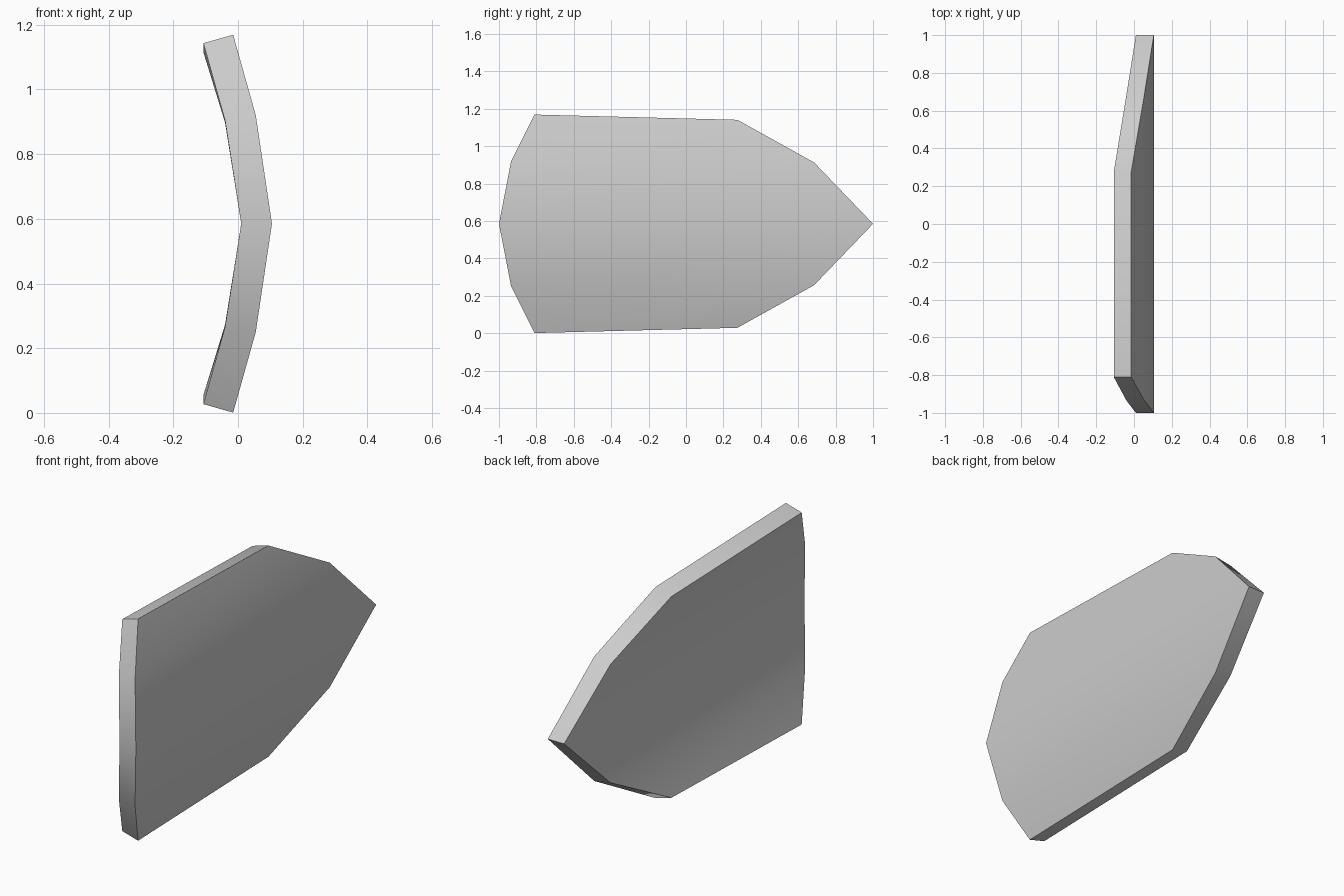
import bpy
import bmesh
import math

if "Cube" in bpy.data.objects:
    bpy.data.objects.remove(bpy.data.objects["Cube"], do_unlink=True)

# Plain grey finish
grey = bpy.data.materials.new("plain_grey")
grey.use_nodes = True
colour = (0.6, 0.6, 0.6, 1)
grey.diffuse_color = colour
grey.node_tree.nodes["Principled BSDF"].inputs["Base Color"].default_value = colour

MID = 0.585
# Half cross-section from the middle up:
# front y, back y, front height, back height, outer x, inner x, inner drop
HALF = [
    (-1.0, 1.0, 0, 0, 0.105, 0.01, 0),
    (-0.935, 0.685, 0.335, 0.328, 0.055, -0.04, 0.016),
    (-0.81, 0.275, 0.584, 0.556, -0.015, -0.107, 0.026),
]
rows = [(-1, r) for r in reversed(HALF[1:])] + [(1, r) for r in HALF]

# Bent plate: each row is a ring of outer front, outer back, inner back, inner front
bm = bmesh.new()
rings = []
for side, (yf, yb, hf, hb, xo, xi, drop) in rows:
    ring = [(xo, yf, hf), (xo, yb, hb), (xi, yb, hb - drop), (xi, yf, hf - drop)]
    rings.append([bm.verts.new((x, y, MID + side * h)) for x, y, h in ring])
for low, high in zip(rings, rings[1:]):
    for i in range(4):
        j = (i + 1) % 4
        bm.faces.new((low[i], low[j], high[j], high[i]))
bm.faces.new(rings[0][::-1])
bm.faces.new(rings[-1])
bmesh.ops.recalc_face_normals(bm, faces=bm.faces)

mesh = bpy.data.meshes.new("curved_plate")
bm.to_mesh(mesh)
bm.free()
mesh.materials.append(grey)
plate = bpy.data.objects.new("curved_plate", mesh)
bpy.context.collection.objects.link(plate)

# Smooth across the gentle bends, sharp at the rim
bpy.context.view_layer.objects.active = plate
plate.select_set(True)
bpy.ops.object.shade_smooth_by_angle(angle=math.radians(35))
